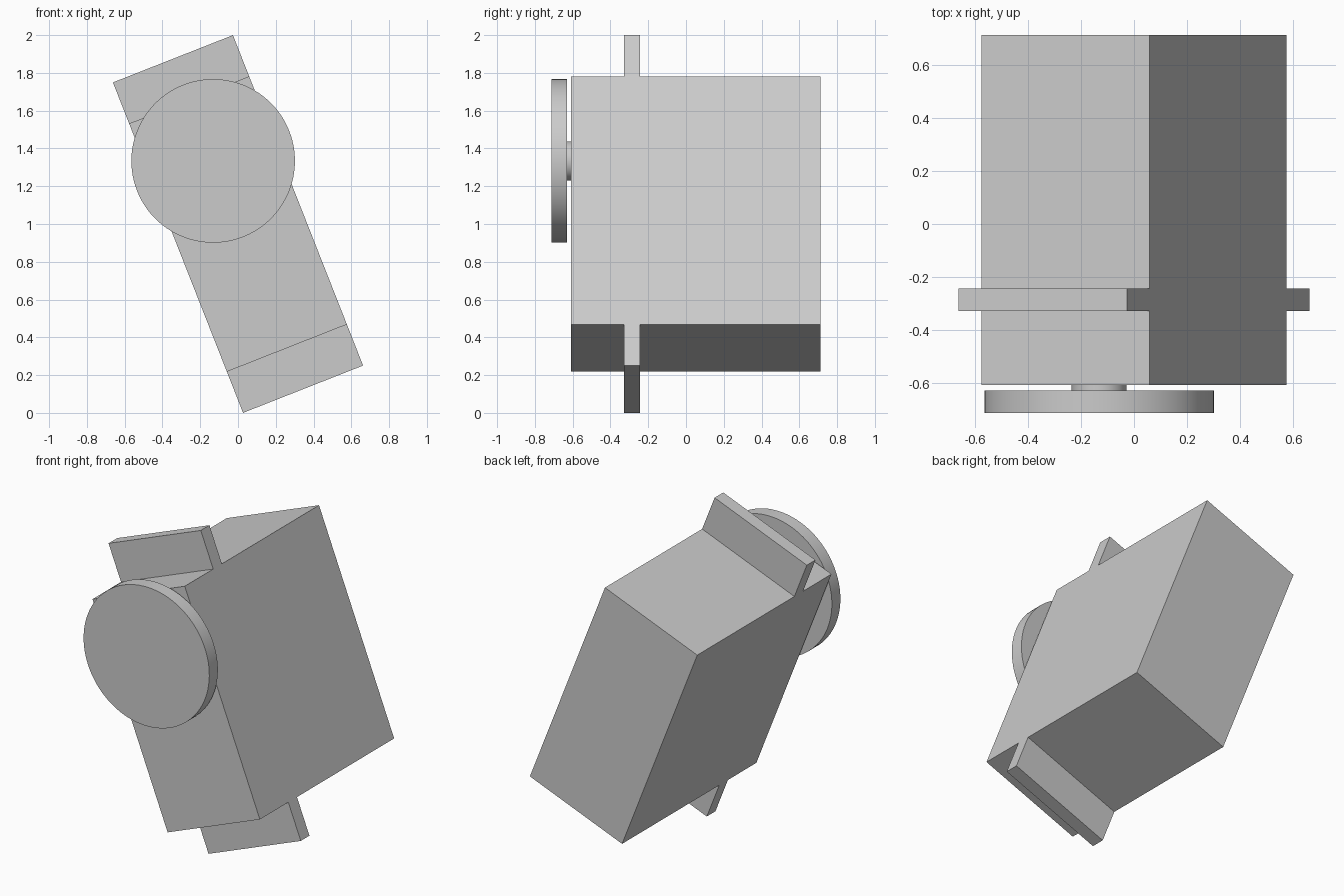
import bpy
from math import radians, pi
from mathutils import Matrix, Vector

if "Cube" in bpy.data.objects:
    bpy.data.objects.remove(bpy.data.objects["Cube"], do_unlink=True)

grey = bpy.data.materials.new("light_grey")
grey.use_nodes = True
colour = (0.6, 0.6, 0.6, 1)
grey.diffuse_color = colour
grey.node_tree.nodes["Principled BSDF"].inputs["Base Color"].default_value = colour

# The whole assembly leans sideways about the front-back axis
LEAN = Matrix.Translation((0, 0, 1)) @ Matrix.Rotation(radians(-21.5), 4, "Y")
WIDTH, BODY_LENGTH, PLATE_LENGTH = 0.683, 1.412, 1.88


def finish(name):
    obj = bpy.context.object
    obj.name = obj.data.name = name
    obj.data.materials.append(grey)
    return obj


def box(name, y0, y1, z0, z1):
    bpy.ops.mesh.primitive_cube_add(size=1)
    obj = finish(name)
    size = Matrix.Diagonal((WIDTH, y1 - y0, z1 - z0, 1))
    centre = Vector((0, (y0 + y1) / 2, (z0 + z1) / 2))
    obj.data.transform(Matrix.Translation(centre) @ size)
    obj.matrix_world = LEAN
    return obj


def disc(name, radius, y0, y1, z):
    bpy.ops.mesh.primitive_cylinder_add(vertices=96, radius=radius, depth=y1 - y0)
    obj = finish(name)
    place = Matrix.Translation((0, (y0 + y1) / 2, z)) @ Matrix.Rotation(pi / 2, 4, "X")
    obj.data.transform(place)
    obj.matrix_world = LEAN
    bpy.ops.object.shade_smooth_by_angle(angle=radians(30))
    return obj


# Main housing
box("body", -0.608, 0.713, -BODY_LENGTH / 2, BODY_LENGTH / 2)

# Mounting tabs, one at each end
tab = box("mounting_tabs", -0.328, -0.243, BODY_LENGTH / 2, PLATE_LENGTH / 2)
mirror = tab.modifiers.new("other_end", "MIRROR")
mirror.use_axis = (False, False, True)
mirror.use_mirror_merge = False

# Output shaft and round horn on the front
disc("shaft", 0.104, -0.629, -0.608, 0.359)
disc("horn", 0.433, -0.713, -0.629, 0.359)
